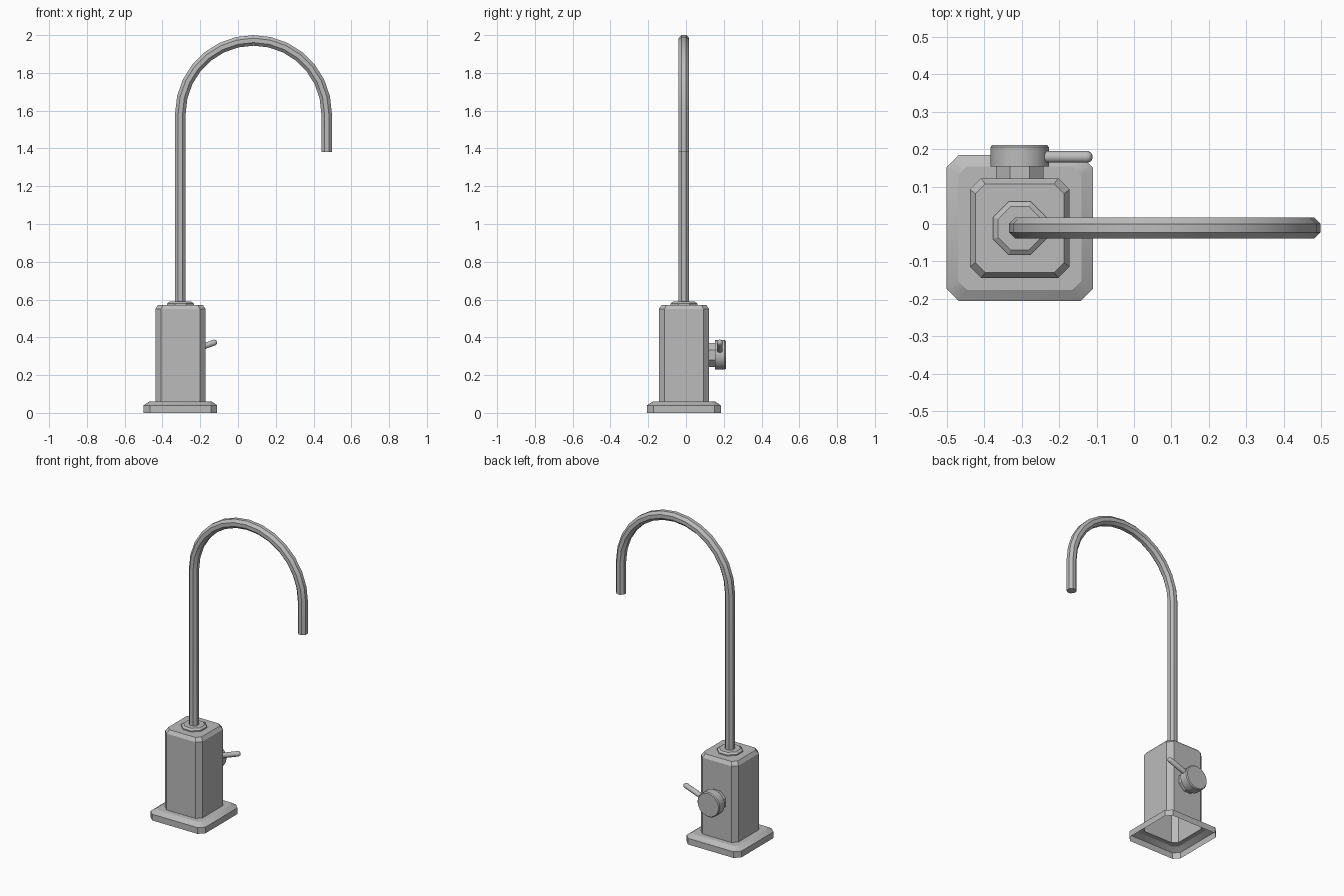
import bpy
import bmesh
from math import sin, cos, pi, radians
from mathutils import Vector, Matrix

if "Cube" in bpy.data.objects:
    bpy.data.objects.remove(bpy.data.objects["Cube"])

steel = bpy.data.materials.new("brushed steel grey")
steel.use_nodes = True
GREY = (0.5, 0.5, 0.5, 1)
steel.diffuse_color = GREY
steel.node_tree.nodes["Principled BSDF"].inputs["Base Color"].default_value = GREY

AXIS = Vector((-0.305, -0.011, 0))   # centre line of body and riser
KNOB_Z = 0.307


def loft(name, rings, cap_start=True, cap_end=True, smooth=30):
    """Skin a list of equal-sized point rings into one object."""
    bm = bmesh.new()
    loops = [[bm.verts.new(p) for p in ring] for ring in rings]
    for a, b in zip(loops, loops[1:]):
        for i in range(len(a)):
            j = (i + 1) % len(a)
            bm.faces.new((a[i], a[j], b[j], b[i]))
    if cap_start:
        bm.faces.new(loops[0][::-1])
    if cap_end:
        bm.faces.new(loops[-1])
    bmesh.ops.recalc_face_normals(bm, faces=bm.faces)
    mesh = bpy.data.meshes.new(name)
    bm.to_mesh(mesh)
    bm.free()
    mesh.materials.append(steel)
    obj = bpy.data.objects.new(name, mesh)
    bpy.context.collection.objects.link(obj)
    bpy.ops.object.select_all(action='DESELECT')
    obj.select_set(True)
    bpy.context.view_layer.objects.active = obj
    bpy.ops.object.shade_smooth_by_angle(angle=radians(smooth))
    return obj


def square(half, cut, z):
    """Square section with cut corners, around the body axis."""
    s = half - cut
    pts = [(half, -s), (half, s), (s, half), (-s, half),
           (-half, s), (-half, -s), (-s, -half), (s, -half)]
    return [AXIS + Vector((x, y, z)) for x, y in pts]


def polygon(centre, direction, apothem, sides):
    """Regular section with flats facing the world axes."""
    d = Vector(direction).normalized()
    side = Vector((0, 1, 0)) if abs(d.y) < 0.9 else Vector((1, 0, 0))
    up = d.cross(side)
    r = apothem / cos(pi / sides)
    angles = [2 * pi * (i + 0.5) / sides for i in range(sides)]
    return [Vector(centre) + side * r * cos(a) + up * r * sin(a) for a in angles]


# Hollow base flange and body, open underneath
loft("base_and_body", [
    square(0.195, 0.033, 0), square(0.195, 0.033, 0.04),
    square(0.165, 0.025, 0.06), square(0.133, 0.03, 0.06),
    square(0.133, 0.03, 0.55), square(0.118, 0.026, 0.572),
], cap_start=False, smooth=25)

# Octagonal collar around the riser
UP = Vector((0, 0, 1))
loft("collar", [polygon(AXIS + UP * z, UP, r, 8)
                for z, r in ((0.57, 0.071), (0.579, 0.071), (0.589, 0.058))], smooth=25)

# Gooseneck spout: straight riser, half circle, short drop
R, ARC_Z, STEPS = 0.387, 1.585, 14
path = [(AXIS + UP * 0.58, UP)]
for i in range(STEPS + 1):
    a = pi * i / STEPS
    path.append((AXIS + Vector((R - R * cos(a), 0, ARC_Z + R * sin(a))),
                 Vector((sin(a), 0, cos(a)))))
path.append((AXIS + Vector((2 * R, 0, 1.38)), -UP))
loft("spout", [polygon(p, d, 0.028, 8) for p, d in path])

# Valve stem and round knob on the back
BACK = Vector((0, 1, 0))
knob = Vector((AXIS.x, 0, KNOB_Z))
loft("valve_stem", [polygon(knob + BACK * y, BACK, 0.063, 8) for y in (0.115, 0.16)])
loft("valve_knob", [polygon(knob + BACK * y, BACK, r, 24)
                    for y, r in ((0.154, 0.078), (0.205, 0.078), (0.211, 0.073))])

# Lever rising sideways from the knob, with a rounded tip
lean = Vector((cos(radians(20)), 0, sin(radians(20))))
start = knob + BACK * 0.179
loft("lever", [polygon(start + lean * t, lean, r, 12)
               for t, r in ((0.06, 0.0155), (0.193, 0.0155), (0.201, 0.012), (0.205, 0.006))],
     smooth=50)
